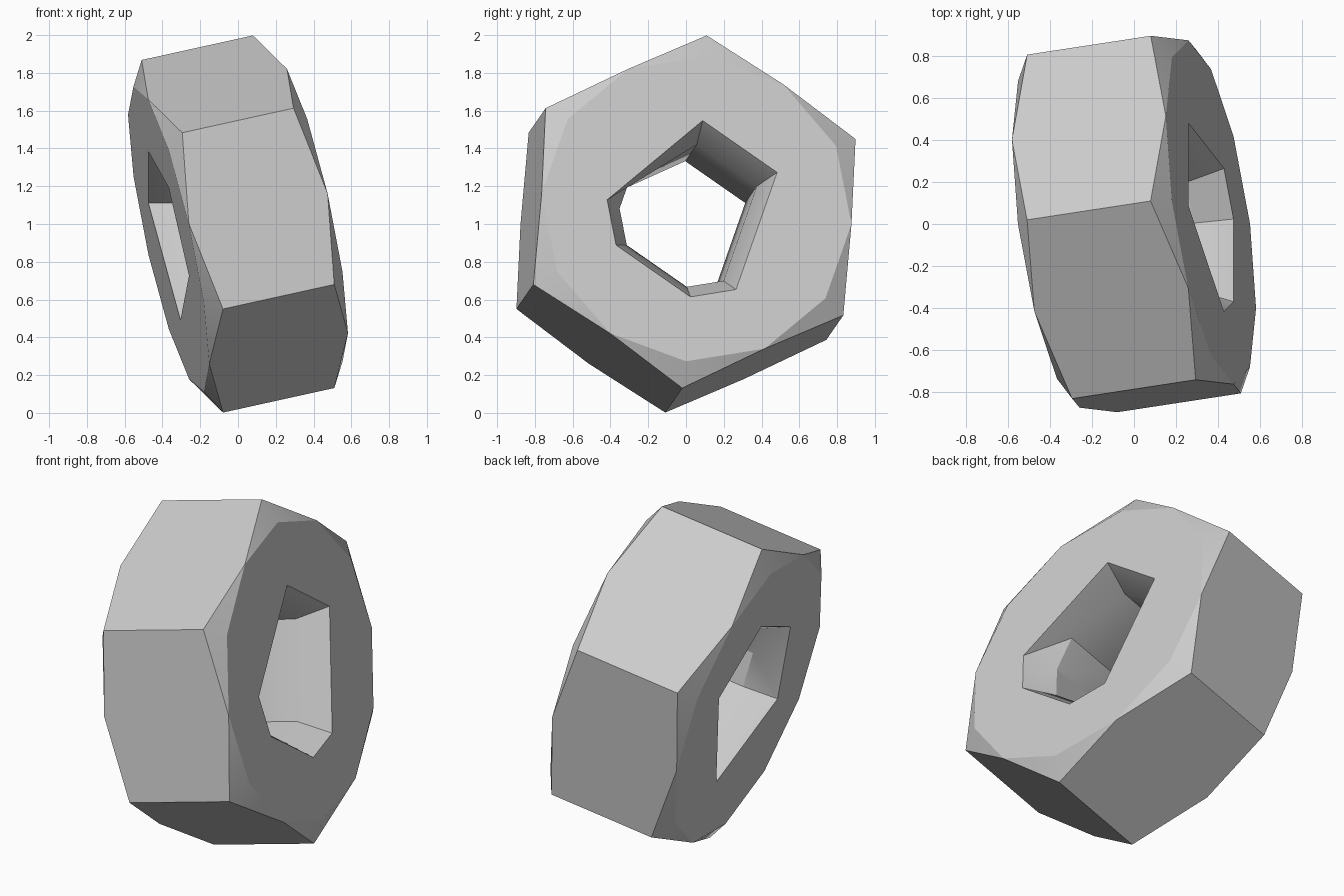
import bpy, bmesh
from math import sin, cos, radians
from mathutils import Vector

cube = bpy.data.objects.get("Cube")
if cube:
    bpy.data.objects.remove(cube, do_unlink=True)

# Tilted frame of the nut: bore axis, a corner direction and the third direction
AXIS = Vector((0.59, 0.09, 0.13)).normalized()
U = Vector((-0.215, 0.065, 0.935))
U = (U - AXIS * U.dot(AXIS)).normalized()
V = U.cross(AXIS)
CENTRE = Vector((0, 0, 1))

CORNER_R, FLAT_R = 0.96, 0.831       # hexagon corner radius and apothem
CORNER_H, END_H = 0.305, 0.38        # half thickness at corners and at end faces
MOUTH_R, BORE_R, BORE_H = 0.48, 0.387, 0.205

bm = bmesh.new()


def point(slot, radius, height):
    a = radians(slot * 30)
    return bm.verts.new(CENTRE + radius * (cos(a) * U + sin(a) * V) + height * AXIS)


def ring(slots, radius, height):
    """Twelve slots; a missing one reuses the last vertex before it."""
    verts = []
    for i in range(12):
        verts.append(point(i, radius, height) if i in slots else verts[-1])
    return verts


def face(verts):
    unique = list(dict.fromkeys(verts))
    if len(unique) > 2:
        bm.faces.new(unique)


def strip(a, b):
    for i in range(12):
        j = (i + 1) % 12
        face([a[i], a[j], b[j], b[i]])


# Each end: chamfered corners, flat face, uneven hole mouth and its countersink
shoulders, bores = [], []
for side, mouth_slots in ((1, (0, 2, 5, 6, 8, 9)), (-1, (0, 2, 5, 8, 10))):
    end = ring(range(12), FLAT_R, side * END_H)
    shoulder = [end[i] if i % 2 else point(i, CORNER_R, side * CORNER_H)
                for i in range(12)]
    mouth = ring(mouth_slots, MOUTH_R, side * END_H)
    bore = ring((0, 2, 5, 6, 8, 9, 10), BORE_R, side * BORE_H)
    strip(shoulder, end)
    strip(end, mouth)
    strip(mouth, bore)
    shoulders.append(shoulder)
    bores.append(bore)

# Bore wall and the six outer flats
strip(*bores)
front, back = shoulders
for i in range(0, 12, 2):
    k = [i, i + 1, (i + 2) % 12]
    face([front[n] for n in k] + [back[n] for n in reversed(k)])

bmesh.ops.recalc_face_normals(bm, faces=bm.faces)
mesh = bpy.data.meshes.new("hex_nut")
bm.to_mesh(mesh)
bm.free()

# Plain grey metal
grey = bpy.data.materials.new("light_grey")
grey.use_nodes = True
colour = (0.6, 0.6, 0.6, 1)
grey.diffuse_color = colour
grey.node_tree.nodes["Principled BSDF"].inputs["Base Color"].default_value = colour
mesh.materials.append(grey)

nut = bpy.data.objects.new("hex_nut", mesh)
bpy.context.collection.objects.link(nut)
bpy.ops.object.select_all(action="DESELECT")
nut.select_set(True)
bpy.context.view_layer.objects.active = nut
bpy.ops.object.shade_smooth_by_angle(angle=radians(27))
